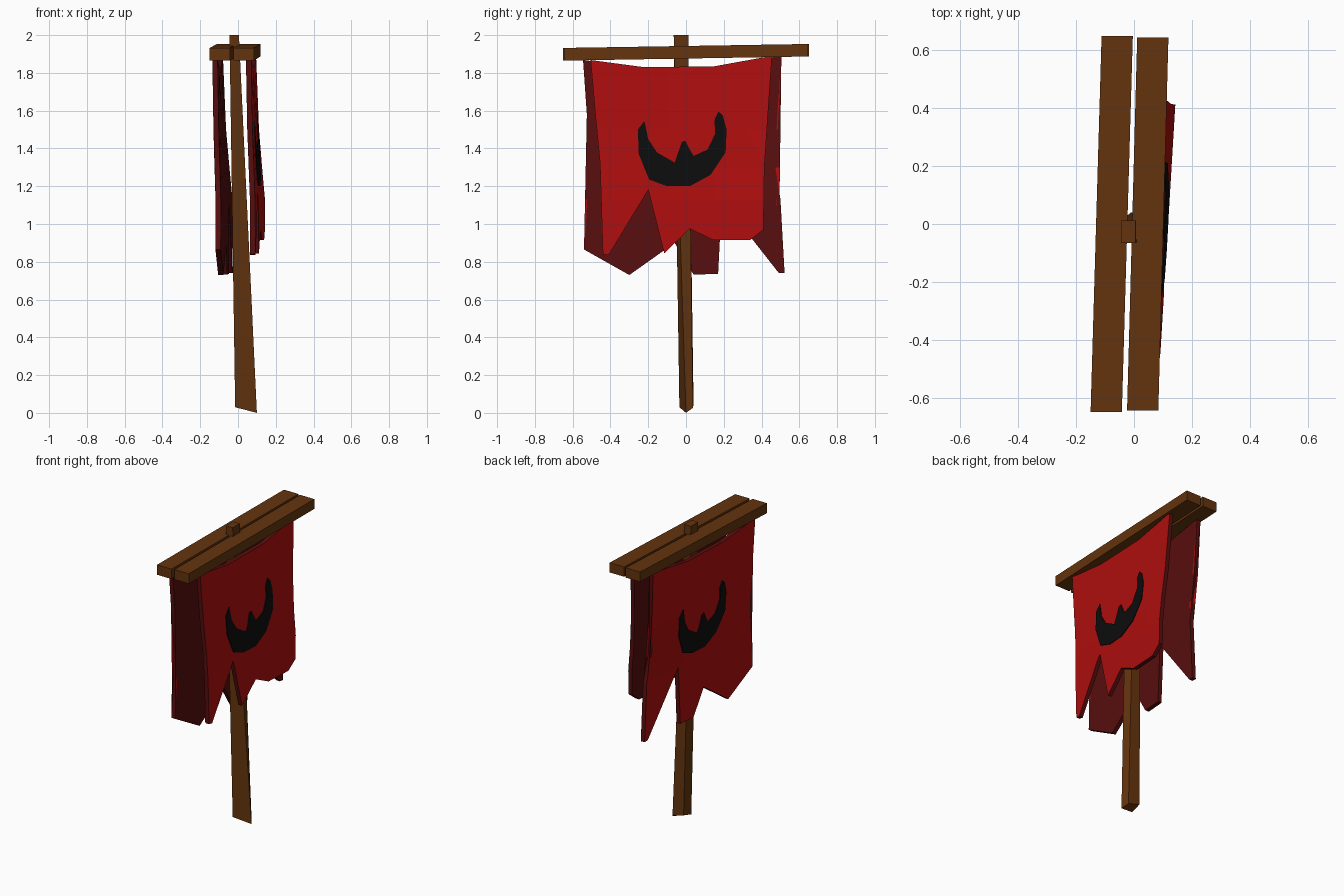
import bpy, bmesh
from mathutils import Vector

if "Cube" in bpy.data.objects:
    bpy.data.objects.remove(bpy.data.objects["Cube"])


def material(name, rgb):
    m = bpy.data.materials.new(name)
    m.diffuse_color = (*rgb, 1)
    m.use_nodes = True
    m.node_tree.nodes["Principled BSDF"].inputs["Base Color"].default_value = m.diffuse_color
    return m


WOOD = material("brown wood", (0.127, 0.034, 0.0044))
RED = material("bright red cloth", (0.43, 0.0044, 0.0044))
DARK = material("dark red cloth", (0.098, 0.0044, 0.0044))
BLACK = material("black emblem", (0.004, 0.004, 0.004))


def finish(name, bm, mats):
    bmesh.ops.recalc_face_normals(bm, faces=bm.faces)
    me = bpy.data.meshes.new(name)
    bm.to_mesh(me)
    bm.free()
    for m in mats:
        me.materials.append(m)
    ob = bpy.data.objects.new(name, me)
    bpy.context.collection.objects.link(ob)
    return ob


def loft(name, ring_a, ring_b):
    """Four-sided beam between two end rings."""
    bm = bmesh.new()
    a = [bm.verts.new(p) for p in ring_a]
    b = [bm.verts.new(p) for p in ring_b]
    bm.faces.new(a)
    bm.faces.new(b)
    for i in range(4):
        j = (i + 1) % 4
        bm.faces.new((a[i], a[j], b[j], b[i]))
    finish(name, bm, [WOOD])


def hang(y, z):
    """Sideways drift of the hanging cloth: yaw plus an outward bend lower down."""
    t = y + 0.5
    curve = [(1.89, 0.0), (1.5, 0.33), (1.3, 0.68), (1.13, 1.0)]
    f = 1.0 if z < 1.13 else 0.0
    for (z0, f0), (z1, f1) in zip(curve, curve[1:]):
        if z1 <= z <= z0:
            f = f0 + (f1 - f0) * (z0 - z) / (z0 - z1)
    return 0.027 * t + f * (0.018 + 0.033 * t)


def sheet(name, outline, x_outer, x_inner, mats, outward):
    """Flat outline in (y, z), split into strips, thickened and bent."""
    bm = bmesh.new()
    bm.faces.new([bm.verts.new((0, y, z)) for y, z in outline])
    bmesh.ops.triangulate(bm, faces=bm.faces[:])
    cuts = [((0, 0, z), (0, 0, 1)) for z in (1.5, 1.3, 1.13)]
    cuts += [((0, y, 0), (0, 1, 0)) for y in (-0.3, -0.1, 0.1, 0.3)]
    for co, no in cuts:
        bmesh.ops.bisect_plane(bm, geom=bm.verts[:] + bm.edges[:] + bm.faces[:],
                               plane_co=co, plane_no=no, dist=1e-5)
    new = bmesh.ops.extrude_face_region(bm, geom=bm.faces[:])
    inner = {v for v in new["geom"] if isinstance(v, bmesh.types.BMVert)}
    for v in bm.verts:
        v.co.x = (x_inner if v in inner else x_outer) + hang(v.co.y, v.co.z)
    bmesh.ops.recalc_face_normals(bm, faces=bm.faces)
    # outer face takes the first colour, inner face and rim the last
    for f in bm.faces:
        f.normal_update()
        f.material_index = 0 if f.normal.x * outward > 0.7 else len(mats) - 1
    return finish(name, bm, mats)


# Twisted, tapering pole
loft("pole",
     [(-0.015, -0.035, 0.03), (0.10, 0.0, 0.0), (0.075, 0.037, 0.027), (-0.01, 0.04, 0.05)],
     [(-0.045, -0.065, 2.0), (0.005, -0.065, 2.0), (0.005, 0.012, 2.0), (-0.045, 0.012, 2.0)])

# Pair of slightly skewed crossbars
for name, xf, xb, y in (("left_crossbar", -0.15, -0.112, 0.65),
                        ("right_crossbar", -0.024, 0.011, 0.645)):
    ends = []
    for x, yy, z0, z1 in ((xf, -y, 1.865, 1.932), (xb, y, 1.887, 1.953)):
        ends.append([(x, yy, z0), (x + 0.108, yy, z0), (x + 0.108, yy, z1), (x, yy, z1)])
    loft(name, *ends)

# Ragged banners
right_outline = [
    (-0.505, 1.868), (-0.48, 1.58), (-0.455, 1.32), (-0.44, 0.84), (-0.41, 0.835),
    (-0.2, 1.18), (-0.115, 0.845), (0.02, 0.975), (0.145, 0.915), (0.34, 0.915),
    (0.41, 0.97), (0.415, 1.3), (0.435, 1.62), (0.455, 1.89), (0.15, 1.835), (-0.22, 1.83)]
left_outline = [
    (-0.545, 1.868), (-0.525, 1.58), (-0.505, 1.32), (-0.54, 0.865), (-0.3, 0.73),
    (-0.06, 0.9), (0.04, 0.733), (0.17, 0.735), (0.19, 1.125), (0.49, 0.742),
    (0.522, 0.74), (0.5, 1.13), (0.47, 1.32), (0.485, 1.6), (0.505, 1.89),
    (0.15, 1.835), (-0.22, 1.83)]
sheet("right_banner", right_outline, 0.070, 0.042, [RED, DARK], 1)
sheet("left_banner", left_outline, -0.135, -0.107, [RED, DARK], -1)

# Horned crescent emblems, reversed on the other side
emblem = [
    (-0.22, 1.545), (-0.255, 1.5), (-0.25, 1.37), (-0.195, 1.235), (-0.1, 1.2),
    (0.02, 1.2), (0.13, 1.26), (0.21, 1.38), (0.215, 1.5), (0.195, 1.575),
    (0.172, 1.595), (0.15, 1.55), (0.155, 1.48), (0.115, 1.395), (0.04, 1.36),
    (0.02, 1.395), (-0.003, 1.44), (-0.022, 1.435), (-0.045, 1.355), (-0.06, 1.325),
    (-0.155, 1.38), (-0.2, 1.45)]
sheet("right_emblem", emblem, 0.075, 0.068, [BLACK], 1)
sheet("left_emblem", [(-0.04 - y, z - 0.025) for y, z in emblem], -0.140, -0.133, [BLACK], -1)
